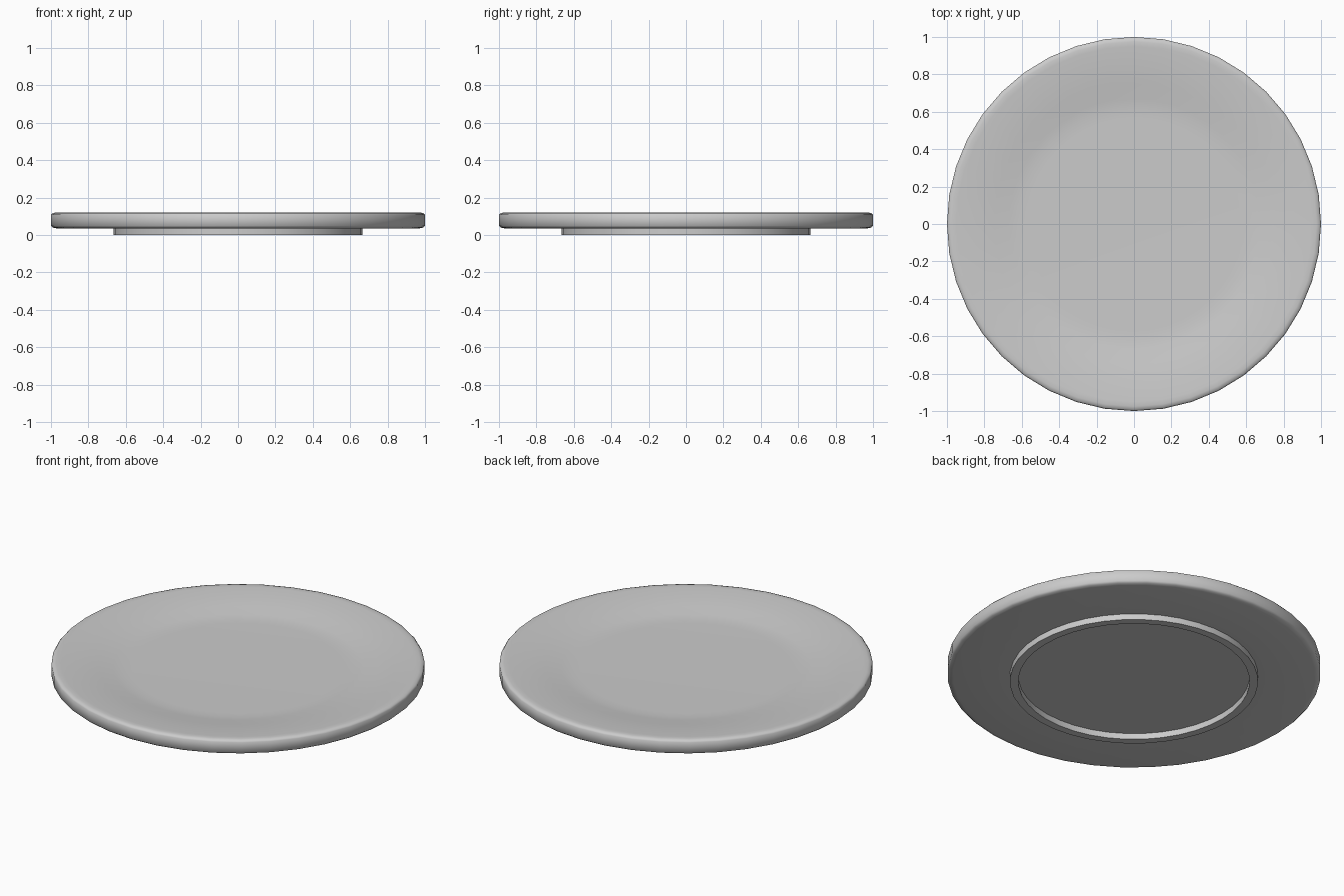
import bpy, math

if "Cube" in bpy.data.objects:
    bpy.data.objects.remove(bpy.data.objects["Cube"])

SIDES = 40


def lathe(name, profile, sides=SIDES):
    """Revolve (radius, z) points around z; radius 0 makes a pole."""
    verts, rings, faces = [], [], []
    for r, z in profile:
        start = len(verts)
        if r == 0:
            verts.append((0, 0, z))
            rings.append([start] * sides)
        else:
            for i in range(sides):
                a = 2 * math.pi * i / sides
                verts.append((r * math.cos(a), r * math.sin(a), z))
            rings.append(list(range(start, start + sides)))
    for low, high in zip(rings, rings[1:]):
        for i in range(sides):
            j = (i + 1) % sides
            quad = [low[i], low[j], high[j], high[i]]
            faces.append(list(dict.fromkeys(quad)))
    mesh = bpy.data.meshes.new(name)
    mesh.from_pydata(verts, [], faces)
    mesh.update()
    obj = bpy.data.objects.new(name, mesh)
    bpy.context.collection.objects.link(obj)
    return obj


# Whole plate in one profile, from underside centre round to the eating surface
plate = lathe("plate", [
    # recessed underside and foot ring
    (0, 0.035), (0.62, 0.035), (0.62, 0), (0.665, 0), (0.665, 0.035),
    # flat underside and rounded rim
    (0.97, 0.035), (0.99, 0.039), (1.0, 0.048),
    (1.0, 0.108), (0.993, 0.116), (0.975, 0.12),
    # shallow slope down into the well
    (0.95, 0.119), (0.85, 0.111), (0.75, 0.099), (0.67, 0.086),
    (0.62, 0.081), (0.57, 0.08), (0, 0.08),
])

# Smooth shading with crisp foot-ring edges
bpy.ops.object.select_all(action='DESELECT')
plate.select_set(True)
bpy.context.view_layer.objects.active = plate
bpy.ops.object.shade_smooth_by_angle(angle=math.radians(50))
